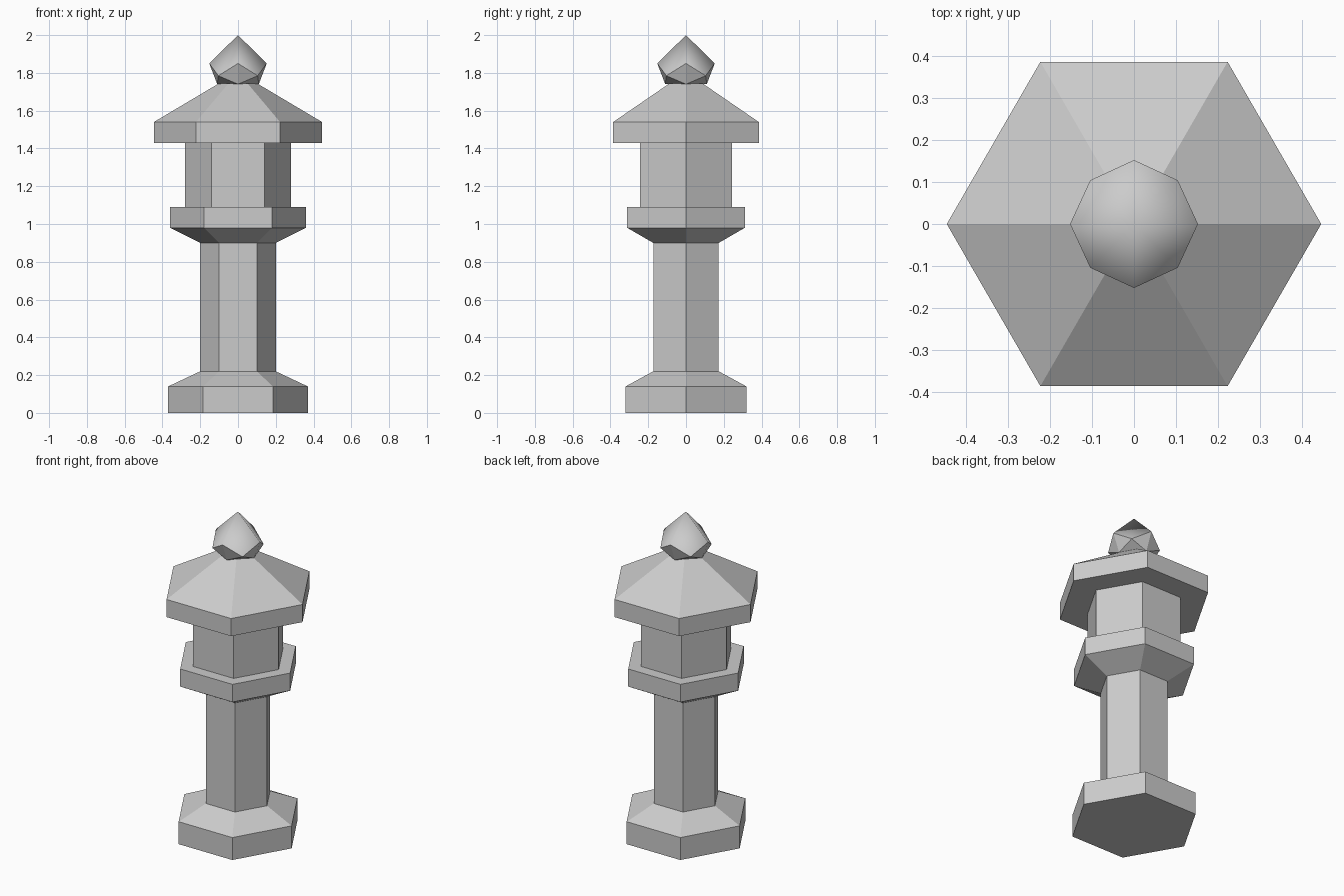
import bpy, bmesh
from math import cos, sin, pi, radians

old = bpy.data.objects.get("Cube")
if old:
    bpy.data.objects.remove(old, do_unlink=True)

# Single stone colour
stone = bpy.data.materials.new("grey_stone")
stone.use_nodes = True
GREY = (0.6, 0.6, 0.6, 1)
stone.diffuse_color = GREY
stone.node_tree.nodes["Principled BSDF"].inputs["Base Color"].default_value = GREY


def add_object(name, bm):
    bmesh.ops.recalc_face_normals(bm, faces=bm.faces)
    mesh = bpy.data.meshes.new(name)
    bm.to_mesh(mesh)
    bm.free()
    mesh.materials.append(stone)
    obj = bpy.data.objects.new(name, mesh)
    bpy.context.collection.objects.link(obj)
    return obj


def ring(bm, radius, z, count, turn=0):
    angles = [turn + 2 * pi * i / count for i in range(count)]
    return [bm.verts.new((radius * cos(a), radius * sin(a), z)) for a in angles]


def hex_part(name, profile):
    """Closed six-sided solid from (radius, height) pairs, bottom to top."""
    bm = bmesh.new()
    rings = [ring(bm, r, z, 6) for r, z in profile]
    for low, high in zip(rings, rings[1:]):
        for i in range(6):
            j = (i + 1) % 6
            bm.faces.new((low[i], low[j], high[j], high[i]))
    bm.faces.new(rings[0])
    bm.faces.new(rings[-1])
    return add_object(name, bm)


# Hexagonal tiers
hex_part("base", [(0.37, 0), (0.37, 0.14), (0.2, 0.22)])
hex_part("column", [(0.2, 0.22), (0.2, 0.9)])
hex_part("platform", [(0.2, 0.9), (0.36, 0.98), (0.36, 1.09)])
hex_part("light_chamber", [(0.28, 1.09), (0.28, 1.43)])
hex_part("roof", [(0.445, 1.43), (0.445, 1.54), (0.1, 1.745)])

# Finial: four smooth kites on top, a zigzag rim and flat undersides
bm = bmesh.new()
apex = bm.verts.new((0, 0, 2))
peaks = ring(bm, 0.152, 1.85, 4)
dips = ring(bm, 0.147, 1.785, 4, radians(45))
foot = ring(bm, 0.11, 1.74, 4)
for i in range(4):
    j = (i + 1) % 4
    bm.faces.new((apex, peaks[i], dips[i], peaks[j])).smooth = True
    bm.faces.new((peaks[i], dips[i - 1], foot[i]))
    bm.faces.new((peaks[i], foot[i], dips[i]))
    bm.faces.new((dips[i], foot[i], foot[j]))
bm.faces.new(foot)
for edge in bm.edges:
    edge.smooth = all(face.smooth for face in edge.link_faces)
add_object("finial", bm)
